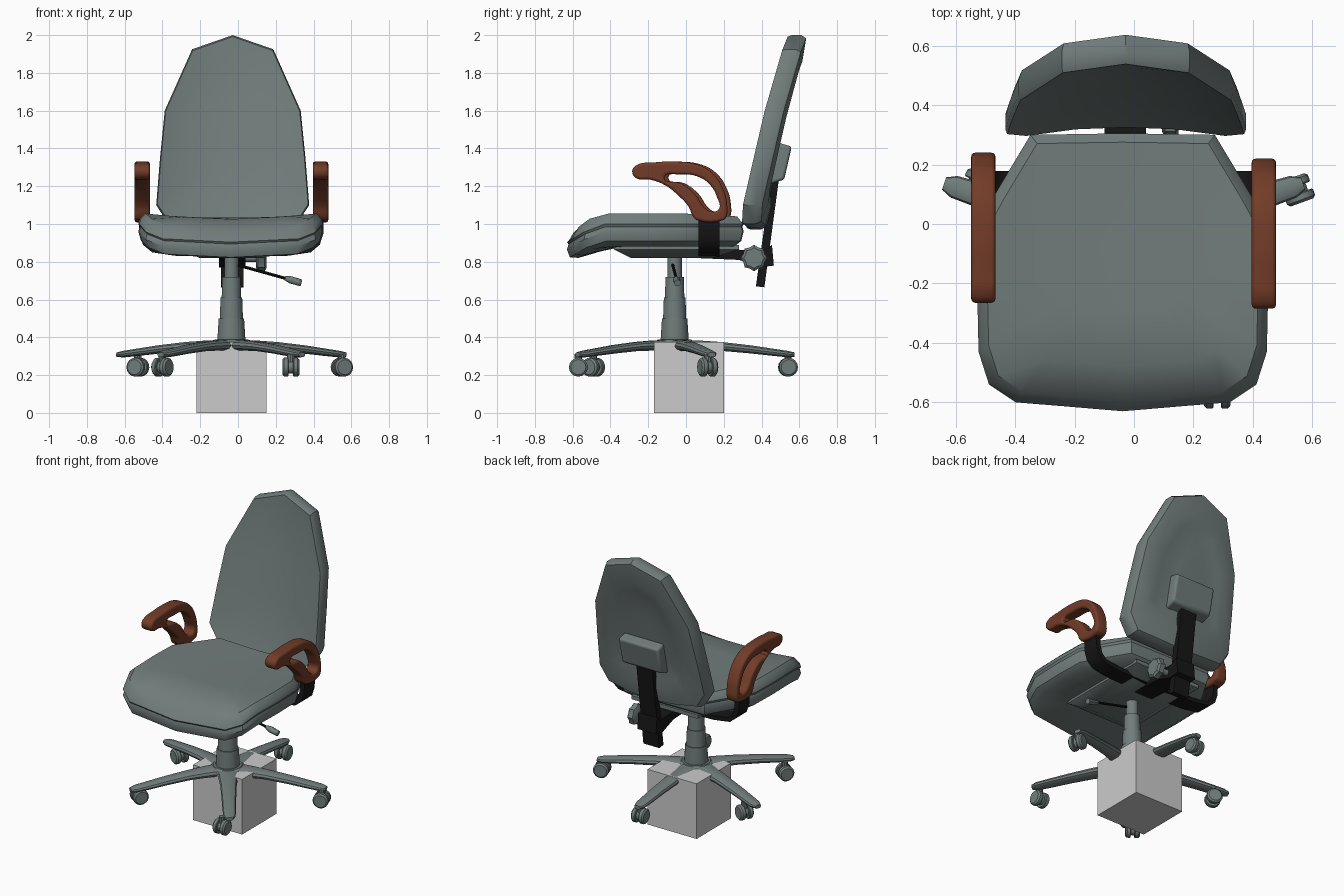
import bpy, bmesh, math
from mathutils import Vector

if "Cube" in bpy.data.objects:
    bpy.data.objects.remove(bpy.data.objects["Cube"])

def material(name, rgb):
    m = bpy.data.materials.new(name)
    m.diffuse_color = (*rgb, 1)
    m.use_nodes = True
    m.node_tree.nodes["Principled BSDF"].inputs["Base Color"].default_value = m.diffuse_color
    return m

GREY = material("grey_green", (0.165, 0.205, 0.198))
BROWN = material("brown", (0.17, 0.045, 0.021))
BLACK = material("black", (0.008, 0.008, 0.008))
LIGHT = material("light_grey", (0.6, 0.6, 0.6))

def loft(name, rings, mat):
    """Skin a list of equal-length point rings and cap both ends."""
    bm = bmesh.new()
    vs = [[bm.verts.new(p) for p in r] for r in rings]
    n = len(vs[0])
    for a, b in zip(vs, vs[1:]):
        for i in range(n):
            j = (i + 1) % n
            bm.faces.new((a[i], a[j], b[j], b[i]))
    bm.faces.new(vs[0])
    bm.faces.new(vs[-1])
    bmesh.ops.recalc_face_normals(bm, faces=bm.faces)
    me = bpy.data.meshes.new(name)
    bm.to_mesh(me)
    bm.free()
    me.materials.append(mat)
    ob = bpy.data.objects.new(name, me)
    bpy.context.collection.objects.link(ob)
    return ob

def turned(name, stations, mat, n=16, lobes=1.0):
    """Round part along a line: stations are (centre point, radius)."""
    p, q = Vector(stations[0][0]), Vector(stations[-1][0])
    d = (q - p).normalized()
    u = d.orthogonal().normalized()
    v = d.cross(u)
    rings = []
    for c, r in stations:
        ring = []
        for i in range(n):
            a = 2 * math.pi * i / n
            k = r * (lobes if i % 2 else 1)
            ring.append(Vector(c) + k * (math.cos(a) * u + math.sin(a) * v))
        rings.append(ring)
    return loft(name, rings, mat)

def slab(name, profile, x0, x1, mat, bevel=0):
    """Side profile (y, z) extruded along x."""
    ob = loft(name, [[(x, y, z) for y, z in profile] for x in (x0, x1)], mat)
    if bevel:
        b = ob.modifiers.new("bevel", 'BEVEL')
        b.width, b.segments = bevel, 3
    return ob

def mirrored(half):
    return half + [(-x, y) for x, y in reversed(half) if x > 0]

CX, CY = -0.035, -0.06

# plain block under the base
slab("block", [(-0.17, 0), (0.20, 0), (0.20, 0.375), (-0.17, 0.375)], -0.22, 0.15, LIGHT)

# seat cushion
outline = mirrored([(0, -.63), (.2, -.613), (.36, -.60), (.45, -.54), (.485, -.43), (.49, -.2),
                    (.485, 0), (.43, .1), (.31, .30), (0, .305)])
rings = []
for s, z in [(.5, .88), (.88, .88), (.97, .91), (1, .96), (.985, .985), (1, 1.0),
             (.985, 1.03), (.93, 1.06), (.7, 1.06), (.35, 1.06)]:
    ring = []
    for x, y in outline:
        x, y = x * s, -0.12 + (y + 0.12) * s
        sag = 0.03 * (1 - (x / .49) ** 2) if z > 1.02 else 0
        ring.append((CX - .003 + x, y, z - sag - 0.6 * max(0, -0.47 - y)))
    rings.append(ring)
loft("seat", rings, GREY)

# backrest, tilted and wrapped forward at the sides
outline = mirrored([(0, 2.0), (.215, 1.925), (.36, 1.6), (.385, 1.35), (.405, 1.1),
                    (.34, 1.0), (.17, .98), (0, .97)])
rings = []
for s, off in [(.35, .02), (.8, .012), (.985, 0), (1, .02), (1, .07), (.97, .1),
               (.75, .105), (.6, .085), (.3, .08)]:
    ring = []
    for x, z in outline:
        x, z = x * s, 1.45 + (z - 1.45) * s
        ring.append((-.028 + x, .33 + .21 * (z - 1) - .05 * (x / .4) ** 2 + off, z))
    rings.append(ring)
loft("backrest", rings, GREY)

# backrest housing, post and carrier
slab("back_housing", [(.49, 1.43), (.56, 1.41), (.52, 1.235), (.44, 1.21)], -.18, .12, GREY, .015)
slab("back_post", [(.37, .67), (.415, .665), (.495, 1.26), (.455, 1.27)], -.09, .03, BLACK)
slab("back_carrier", [(.05, .82), (.05, .87), (.42, .86), (.455, .89), (.465, .78), (.39, .77),
                      (.28, .81)], -.1, .04, BLACK)

# adjusting knob
turned("knob_shaft", [((.03, .36, .82), .02), ((.11, .36, .82), .02)], GREY)
turned("knob", [((.095, .36, .82), .05), ((.105, .36, .82), .07), ((.14, .36, .82), .07),
                ((.15, .36, .82), .055)], GREY, 16, 0.86)

# mechanism plate under the seat
def rect(x, y0, y1, z):
    return [(CX - x, y0, z), (CX + x, y0, z), (CX + x, y1, z), (CX - x, y1, z)]
loft("mechanism", [rect(.17, -.29, .14, .82), rect(.25, -.38, .28, .865), rect(.25, -.38, .28, .89)], GREY)

# height lever
turned("lever", [((.0, -.07, .782), .008), ((.27, -.05, .707), .008)], BLACK, 8)
turned("lever_handle", [((.25, -.052, .713), .012), ((.28, -.05, .704), .02),
                        ((.335, -.045, .688), .018)], GREY, 10)

# gas column
turned("column", [((CX, CY, z), r) for z, r in
                  [(.33, .075), (.39, .075), (.5, .068), (.5, .062), (.61, .058), (.61, .052),
                   (.72, .049), (.72, .038), (.85, .038)]], GREY, 20)
turned("hub", [((CX, CY, z), r) for z, r in [(.33, .1), (.37, .11), (.388, .09)]], GREY, 20)

# five star legs
for k in range(5):
    a = math.radians(18 + 72 * k)
    d, t = Vector((math.cos(a), math.sin(a), 0)), Vector((-math.sin(a), math.cos(a), 0))
    rings = []
    for r, w, top, bot in [(.02, .07, .386, .33), (.12, .062, .384, .33), (.25, .05, .375, .328),
                           (.4, .045, .358, .315), (.52, .042, .34, .302), (.6, .038, .328, .294),
                           (.635, .022, .32, .296)]:
        c = Vector((CX, CY, 0)) + d * r
        m, h = (top + bot) / 2, (top - bot) / 2
        rings.append([c + t * w * math.cos(q) + Vector((0, 0, m + h * max(-1, min(1, 1.2 * math.sin(q)))))
                      for q in [math.pi * i / 6 for i in range(12)]])
    loft(f"leg_{k + 1}", rings, GREY)

# twin-wheel casters: position and axle direction
for k, (x, y, ang) in enumerate([(.28, -.57, 0), (-.40, -.49, -35), (.55, .115, 110),
                                 (-.53, .13, 65), (CX, .54, 5)], 1):
    a = math.radians(ang)
    ax = Vector((math.cos(a), math.sin(a), 0))
    c = Vector((x, y, .242))
    for side, s in (("a", -1), ("b", 1)):
        turned(f"caster_{k}_wheel_{side}", [(c + ax * s * o, r) for o, r in
               [(.012, .046), (.016, .05), (.036, .05), (.045, .04)]], GREY, 16)
    turned(f"caster_{k}_core", [(c - ax * .014, .034), (c + ax * .014, .034)], GREY, 12)
    turned(f"caster_{k}_stem", [(c, .02), (c + Vector((0, 0, .07)), .02)], GREY, 10)

# armrests (looped side profile) and their curved supports
outer = [(-.275, 1.28), (-.255, 1.31), (-.16, 1.326), (-.04, 1.33), (.07, 1.315), (.15, 1.27),
         (.205, 1.19), (.228, 1.1), (.222, 1.035), (.205, 1.02), (.07, 1.02), (.05, 1.035),
         (.025, 1.09), (-.03, 1.15), (-.1, 1.205), (-.18, 1.235), (-.255, 1.243)]
hole = [(-.105, 1.245), (-.02, 1.262), (.07, 1.252), (.135, 1.21), (.175, 1.14), (.185, 1.08),
        (.145, 1.065), (.105, 1.09), (.06, 1.155), (-.015, 1.215)]
for name, s, dy in (("left", -1, .01), ("right", 1, -.01)):
    cu = bpy.data.curves.new(f"{name}_armrest", 'CURVE')
    cu.dimensions, cu.fill_mode, cu.resolution_u = '2D', 'BOTH', 4
    cu.extrude, cu.bevel_depth, cu.bevel_resolution, cu.offset = .027, .014, 2, -.014
    for pts in (outer, hole):
        sp = cu.splines.new('BEZIER')
        sp.bezier_points.add(len(pts) - 1)
        sp.use_cyclic_u = True
        for bp, (y, z) in zip(sp.bezier_points, pts):
            bp.co = (y, z, 0)
            bp.handle_left_type = bp.handle_right_type = 'AUTO'
    cu.materials.append(BROWN)
    ob = bpy.data.objects.new(f"{name}_armrest", cu)
    bpy.context.collection.objects.link(ob)
    ob.rotation_euler = (math.pi / 2, 0, math.pi / 2)
    ob.location = (CX + s * .472, dy, 0)
    bpy.ops.object.select_all(action='DESELECT')
    ob.select_set(True)
    bpy.context.view_layer.objects.active = ob
    bpy.ops.object.convert(target='MESH')

    rings = []
    for (xo, zo), (xi, zi) in [((.49, 1.04), (.455, 1.04)), ((.487, .95), (.453, .955)),
                               ((.468, .89), (.438, .905)), ((.42, .85), (.405, .875)),
                               ((.3, .832), (.295, .86)), ((.05, .825), (.05, .855))]:
        rings.append([(CX + s * xo, .065, zo), (CX + s * xo, .178, zo),
                      (CX + s * xi, .178, zi), (CX + s * xi, .065, zi)])
    loft(f"{name}_arm_support", rings, BLACK)

# smooth shading with sharp edges kept
bpy.ops.object.select_all(action='DESELECT')
for ob in bpy.context.scene.objects:
    if ob.type == 'MESH':
        ob.select_set(True)
        bpy.context.view_layer.objects.active = ob
bpy.ops.object.shade_smooth_by_angle(angle=math.radians(35))
